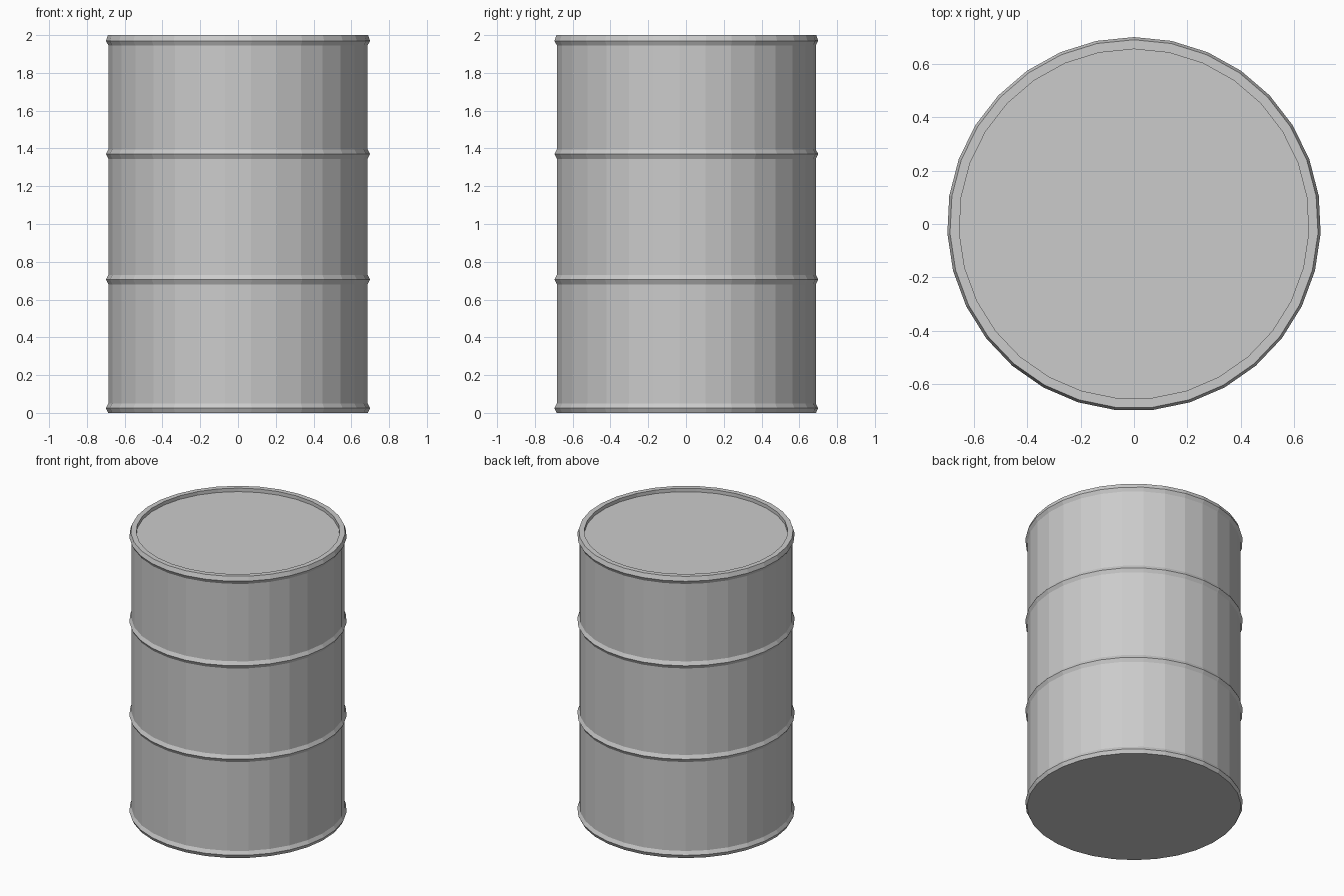
import bpy, bmesh, math

if "Cube" in bpy.data.objects:
    bpy.data.objects.remove(bpy.data.objects["Cube"])

SIDES = 31  # odd count: a corner at the back, a flat at the front


def rib(z, half=0.025, base=0.687, peak=0.70):
    """Profile points of one raised hoop."""
    return [(base, z - half), (peak, z), (base, z + half)]


def lathe(name, profile):
    """Revolve (radius, z) points and cap both ends."""
    bm = bmesh.new()
    rings = []
    for r, z in profile:
        ring = []
        for i in range(SIDES):
            a = math.pi / 2 + 2 * math.pi * i / SIDES
            ring.append(bm.verts.new((r * math.cos(a), r * math.sin(a), z)))
        rings.append(ring)
    for low, high in zip(rings, rings[1:]):
        for i in range(SIDES):
            j = (i + 1) % SIDES
            bm.faces.new((low[i], low[j], high[j], high[i]))
    bm.faces.new(rings[0][::-1])
    bm.faces.new(rings[-1])
    bmesh.ops.recalc_face_normals(bm, faces=bm.faces)
    mesh = bpy.data.meshes.new(name)
    bm.to_mesh(mesh)
    bm.free()
    obj = bpy.data.objects.new(name, mesh)
    bpy.context.collection.objects.link(obj)
    return obj


# Bottom chime, two hoops, top chime, then the recessed lid
profile = [(0.688, 0.0), (0.70, 0.025), (0.687, 0.05)]
profile += rib(0.706) + rib(1.37)
profile += [(0.687, 1.945), (0.70, 1.97), (0.69, 2.0)]
profile += [(0.655, 2.0), (0.655, 1.975)]

lathe("drum_barrel", profile)
